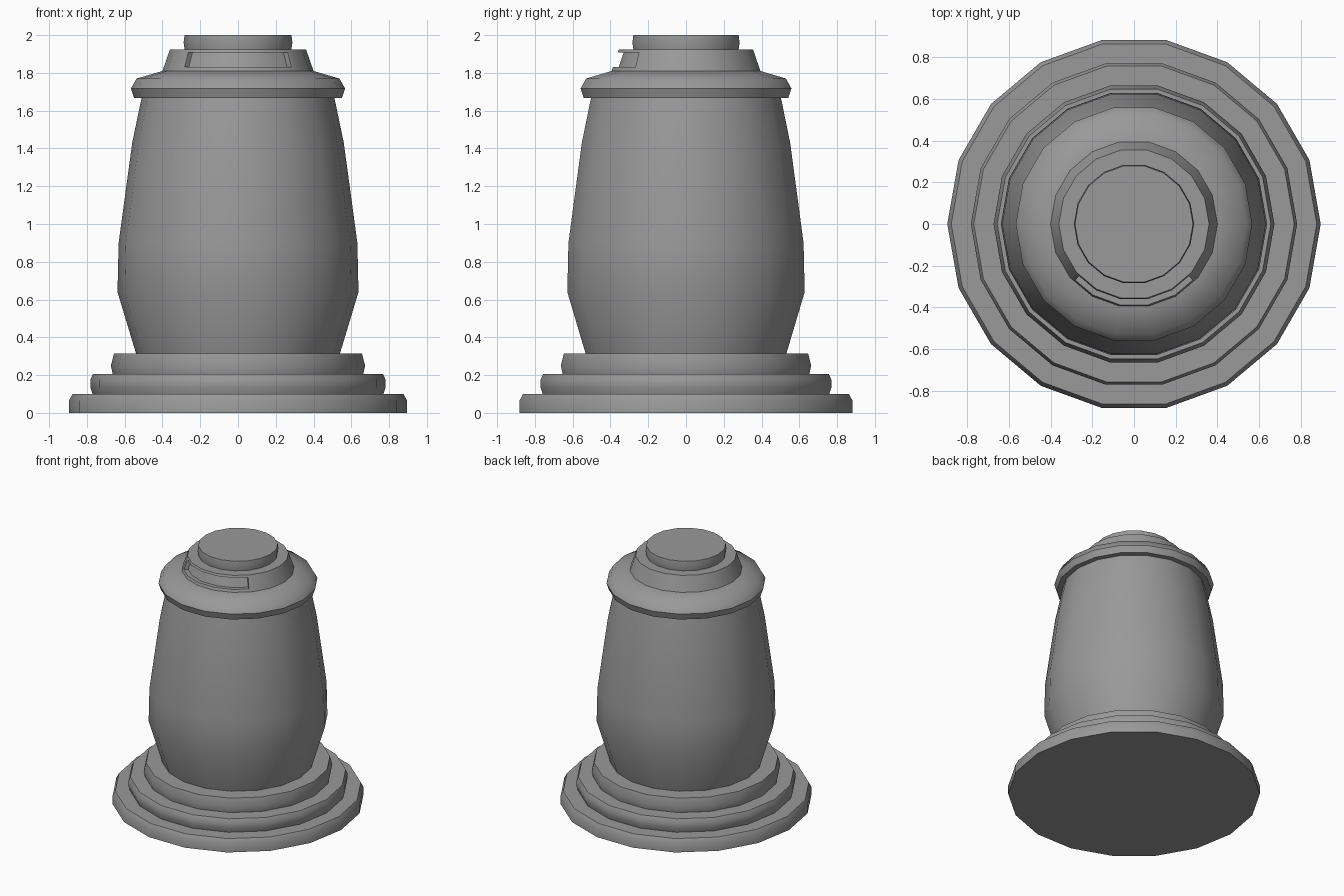
import bpy, bmesh
from math import cos, sin, pi, radians

if "Cube" in bpy.data.objects:
    bpy.data.objects.remove(bpy.data.objects["Cube"])

SIDES = 18
RING = [360 * i / SIDES for i in range(SIDES)]


def make_object(name, bm):
    bmesh.ops.recalc_face_normals(bm, faces=bm.faces)
    mesh = bpy.data.meshes.new(name)
    bm.to_mesh(mesh)
    bm.free()
    obj = bpy.data.objects.new(name, mesh)
    bpy.context.collection.objects.link(obj)
    return obj


def ring(bm, r, z):
    return [bm.verts.new((r * cos(radians(a)), r * sin(radians(a)), z)) for a in RING]


def lathe(name, profile):
    """Capped solid of revolution from (radius, z) points, bottom to top."""
    bm = bmesh.new()
    rings = [ring(bm, r, z) for r, z in profile]
    for low, high in zip(rings, rings[1:]):
        for i in range(SIDES):
            j = (i + 1) % SIDES
            bm.faces.new((low[i], low[j], high[j], high[i]))
    bm.faces.new(rings[0][::-1])
    bm.faces.new(rings[-1])
    return make_object(name, bm)


def arc_cutter(name, section, half_angle):
    """Closed (radius, z) section swept round the front, along the neck's flat sides."""
    angles = [-90 - half_angle, -120, -100, -80, -60, -90 + half_angle]
    bm = bmesh.new()
    loops = []
    for k, a in enumerate(angles):
        # the end points lie on the chords between the ring corners
        s = cos(pi / SIDES) / cos(radians(half_angle - 40)) if k in (0, 5) else 1
        loops.append([bm.verts.new((r * s * cos(radians(a)), r * s * sin(radians(a)), z))
                      for r, z in section])
    n = len(section)
    for a, b in zip(loops, loops[1:]):
        for i in range(n):
            j = (i + 1) % n
            bm.faces.new((a[i], a[j], b[j], b[i]))
    bm.faces.new(loops[0])
    bm.faces.new(loops[-1][::-1])
    return make_object(name, bm)


# stepped base, body, flared collar, neck and top disc
parts = [
    lathe("base_step_bottom", [(0.895, 0), (0.895, 0.065), (0.876, 0.1)]),
    lathe("base_step_middle", [(0.77, 0.1), (0.782, 0.135), (0.782, 0.175), (0.768, 0.205)]),
    lathe("base_step_top", [(0.663, 0.205), (0.673, 0.25), (0.656, 0.315)]),
    lathe("body", [(0.54, 0.315), (0.638, 0.64), (0.632, 0.9), (0.56, 1.43), (0.51, 1.67)]),
    lathe("collar", [(0.55, 1.667), (0.567, 1.717), (0.537, 1.77), (0.4, 1.81)]),
    lathe("neck", [(0.4, 1.81), (0.36, 1.925)]),
    lathe("top_disc", [(0.283, 1.925), (0.288, 1.96), (0.283, 2.0)]),
]

# shallow slot round the front of the neck, parallel to its slope
cutter = arc_cutter("slot_cutter", [(0.362, 1.83), (0.5, 1.83), (0.5, 1.908), (0.335, 1.908)], 46.5)
cutter.hide_render = True
neck = bpy.data.objects["neck"]
slot = neck.modifiers.new("slot", 'BOOLEAN')
slot.operation = 'DIFFERENCE'
slot.solver = 'EXACT'
slot.object = cutter
bpy.context.view_layer.objects.active = neck
bpy.ops.object.modifier_apply(modifier="slot")
bpy.data.objects.remove(cutter)

# dark stone
stone = bpy.data.materials.new("dark_stone")
stone.diffuse_color = (0.32, 0.32, 0.32, 1)
stone.use_nodes = True
stone.node_tree.nodes["Principled BSDF"].inputs["Base Color"].default_value = stone.diffuse_color
for part in parts:
    part.data.materials.clear()
    part.data.materials.append(stone)

# smooth around the axis, crisp at the steps; the collar's shoulder is softer
for part in parts:
    bpy.ops.object.select_all(action='DESELECT')
    part.select_set(True)
    bpy.context.view_layer.objects.active = part
    bpy.ops.object.shade_smooth_by_angle(angle=radians(46 if part.name == "collar" else 30))
